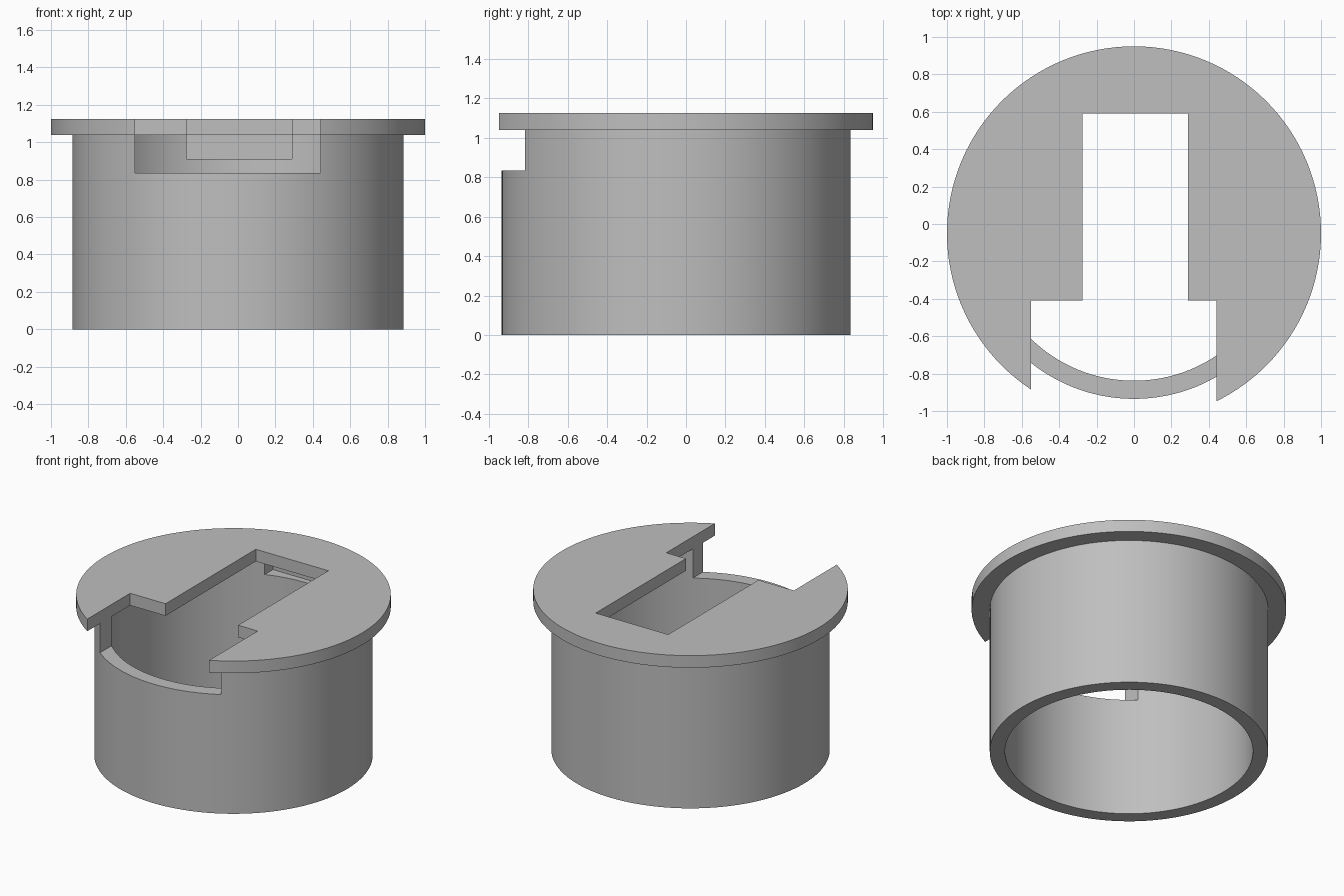
import bpy
import bmesh
from math import radians
from mathutils import Matrix, Vector

if "Cube" in bpy.data.objects:
    bpy.data.objects.remove(bpy.data.objects["Cube"], do_unlink=True)

AXIS_Y = -0.05
SIDES = 128

grey = bpy.data.materials.new("plain grey")
grey.use_nodes = True
colour = (0.52, 0.52, 0.52, 1)
grey.diffuse_color = colour
grey.node_tree.nodes["Principled BSDF"].inputs["Base Color"].default_value = colour


def finish(name, bm):
    mesh = bpy.data.meshes.new(name)
    bm.to_mesh(mesh)
    bm.free()
    mesh.materials.append(grey)
    obj = bpy.data.objects.new(name, mesh)
    bpy.context.collection.objects.link(obj)
    return obj


def cylinder(name, radius, z0, z1):
    bm = bmesh.new()
    bmesh.ops.create_cone(bm, cap_ends=True, segments=SIDES, radius1=radius,
                          radius2=radius, depth=z1 - z0,
                          matrix=Matrix.Translation((0, AXIS_Y, (z0 + z1) / 2)))
    return finish(name, bm)


def box(name, low, high):
    low, high = Vector(low), Vector(high)
    bm = bmesh.new()
    bmesh.ops.create_cube(bm, size=1, matrix=Matrix.Translation((low + high) / 2)
                          @ Matrix.Diagonal((*(high - low), 1)))
    return finish(name, bm)


def combine(target, other, operation):
    mod = target.modifiers.new(operation.lower(), "BOOLEAN")
    mod.operation, mod.solver, mod.object = operation, "EXACT", other
    other.hide_render = True
    bpy.ops.object.select_all(action="DESELECT")
    bpy.context.view_layer.objects.active = target
    target.select_set(True)
    bpy.ops.object.modifier_apply(modifier=mod.name)
    bpy.data.objects.remove(other, do_unlink=True)


# Hollow sleeve, open at the bottom
body = cylinder("flanged_sleeve", 0.885, 0, 1.08)
combine(body, cylinder("bore_cutter", 0.788, -0.2, 1.3), "DIFFERENCE")

# Blind pocket inside the back wall, under the lid
combine(body, box("pocket_cutter", (-0.275, 0.62, 0.91), (0.288, 0.78, 1.2)), "DIFFERENCE")

# Wide flat lid
combine(body, cylinder("lid", 1.0, 1.04, 1.125), "UNION")

# Front notch through lid and wall, then the long slot in the lid
combine(body, box("notch_cutter", (-0.55, -1.3, 0.835), (0.44, -0.41, 1.3)), "DIFFERENCE")
combine(body, box("slot_cutter", (-0.275, -0.5, 0.95), (0.288, 0.59, 1.3)), "DIFFERENCE")

bpy.ops.object.shade_smooth_by_angle(angle=radians(30))
